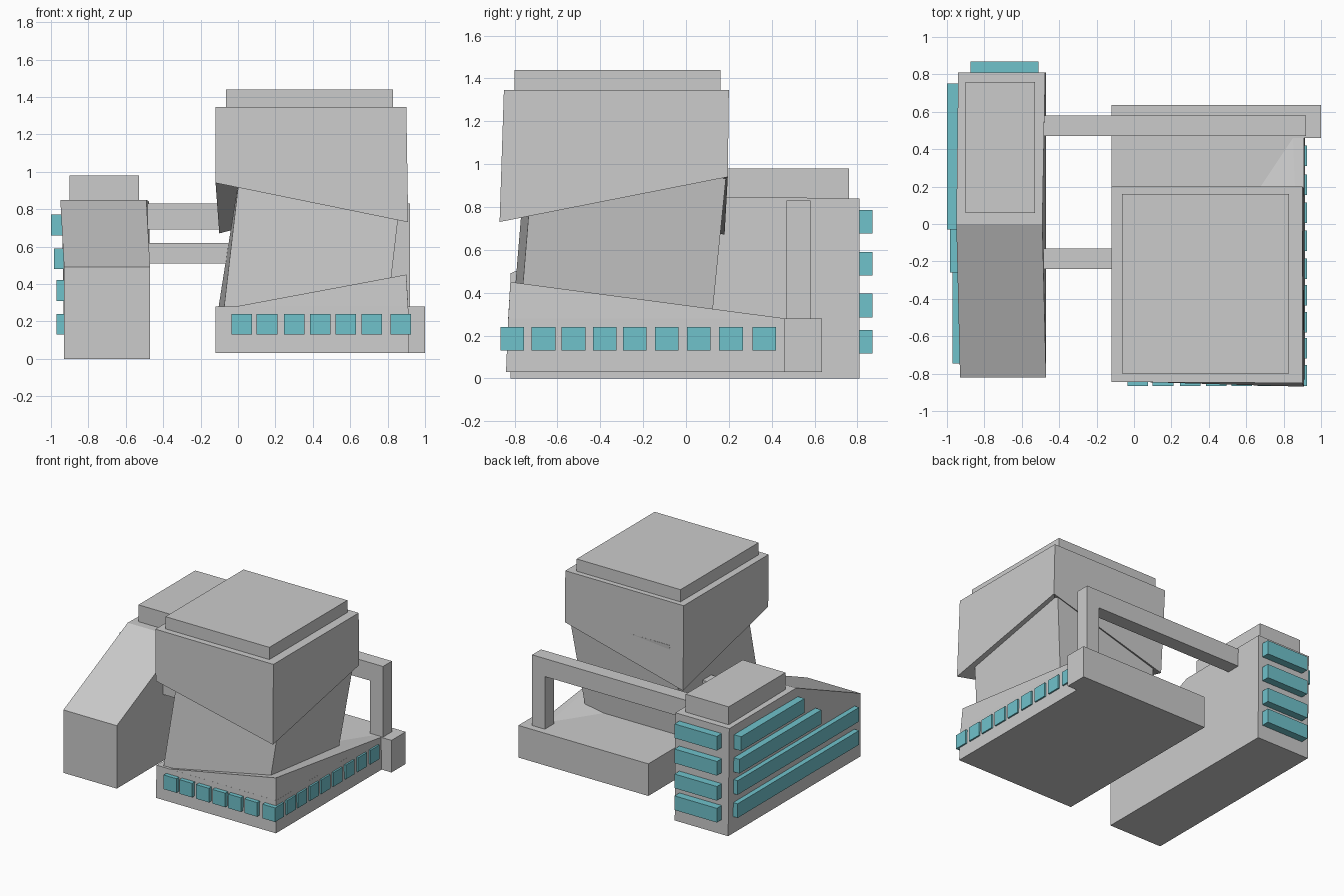
import bpy

if "Cube" in bpy.data.objects:
    bpy.data.objects.remove(bpy.data.objects["Cube"])

glass = bpy.data.materials.new("teal_glass")
glass.diffuse_color = (0.16, 0.54, 0.60, 1)
glass.use_nodes = True
glass.node_tree.nodes["Principled BSDF"].inputs["Base Color"].default_value = glass.diffuse_color


def mesh(name, verts, faces):
    me = bpy.data.meshes.new(name)
    me.from_pydata(verts, [], faces)
    ob = bpy.data.objects.new(name, me)
    bpy.context.collection.objects.link(ob)
    # Consistent outward normals
    import bmesh
    bm = bmesh.new()
    bm.from_mesh(me)
    bmesh.ops.recalc_face_normals(bm, faces=bm.faces)
    bm.to_mesh(me)
    bm.free()
    return ob


def loft(name, a, b, cap_a=None):
    """Solid between two matching rings; cap_a may split the first cap."""
    n = len(a)
    faces = [(i, (i + 1) % n, n + (i + 1) % n, n + i) for i in range(n)]
    faces += cap_a or [tuple(range(n))]
    faces.append(tuple(range(n, 2 * n)))
    return mesh(name, a + b, faces)


def box(name, x0, x1, y0, y1, z0, z1, mat=None):
    ring = [(x0, y0), (x1, y0), (x1, y1), (x0, y1)]
    ob = loft(name, [(x, y, z0) for x, y in ring], [(x, y, z1) for x, y in ring])
    if mat:
        ob.data.materials.append(mat)
    return ob


# Side wing with a sloped front roof
left = [(-.93, -.82, 0), (-.93, -.82, .49), (-.95, 0, .85), (-.94, .81, .84), (-.93, .81, 0)]
right = [(-.47, -.82, 0), (-.47, -.82, .49), (-.49, 0, .85), (-.475, .81, .84), (-.47, .81, 0)]
loft("side_wing", left, right)
box("side_wing_roof_block", -.90, -.53, .06, .76, .82, .98)

# Strip windows on the wing
for i, (z, y0, x0) in enumerate([(.13, -.745, -.97), (.31, -.745, -.97),
                                 (.48, -.26, -.985), (.66, -.03, -1.0)]):
    box(f"wing_side_window_{i}", x0, -.92, y0, .75, z, z + .11, glass)
for i, z in enumerate([.115, .285, .48, .675]):
    box(f"wing_back_window_{i}", -.875, -.51, .80, .87, z, z + .11, glass)

# L-shaped podium
plan = [(-.12, -.84), (.915, -.84), (.915, .46), (1.0, .46), (1.0, .635), (-.12, .635)]
top = [(-.12, -.83), (.91, -.83), (.91, .46), (1.0, .46), (1.0, .635), (-.12, .635)]
loft("podium", [(x, y, .03) for x, y in plan], [(x, y, .28) for x, y in top])

# Wedge rising to the front right corner of the podium
mesh("podium_wedge",
     [(-.01, -.83, .27), (.91, -.83, .27), (.91, .46, .27), (.85, .46, .27),
      (-.01, -.83, .28), (.90, -.82, .45), (.91, .46, .28), (.85, .46, .28)],
     [(3, 2, 1, 0), (0, 1, 5, 4), (1, 2, 6, 5), (2, 3, 7, 6), (3, 0, 4, 7),
      (4, 5, 7), (5, 6, 7)])

# Podium windows along the front and right side
for i, x in enumerate([.02, .155, .30, .44, .575, .715, .87]):
    box(f"front_window_{i}", x - .055, x + .055, -.865, -.82, .13, .24, glass)
for i, y in enumerate([-.81, -.665, -.525, -.38, -.24, -.09, .06, .21, .365]):
    box(f"right_window_{i}", .89, .925, y - .055, y + .055, .13, .24, glass)

# Leaning tower shaft
loft("tower_shaft",
     [(-.075, -.81, .27), (.80, -.775, .27), (.78, .12, .27), (-.105, .12, .27)],
     [(.01, -.75, 1.0), (.885, -.715, 1.0), (.87, .193, 1.0), (.01, .193, 1.0)])

# Overhanging upper block with a creased underside
loft("tower_upper_block",
     [(-.12, -.84, .94), (.91, -.87, .73), (.905, .195, .94), (-.10, .18, .67)],
     [(-.12, -.845, 1.345), (.90, -.85, 1.345), (.90, .20, 1.345), (-.12, .20, 1.345)],
     [(0, 1, 2), (0, 2, 3)])
box("tower_roof_slab", -.065, .83, -.80, .16, 1.33, 1.44)

# Bridges linking the wing, tower and podium
box("upper_bridge", -.50, .92, .47, .58, .69, .83)
box("upper_bridge_post", .81, .92, .47, .58, .27, .70)
box("lower_bridge", -.50, .02, -.24, -.13, .51, .62)
